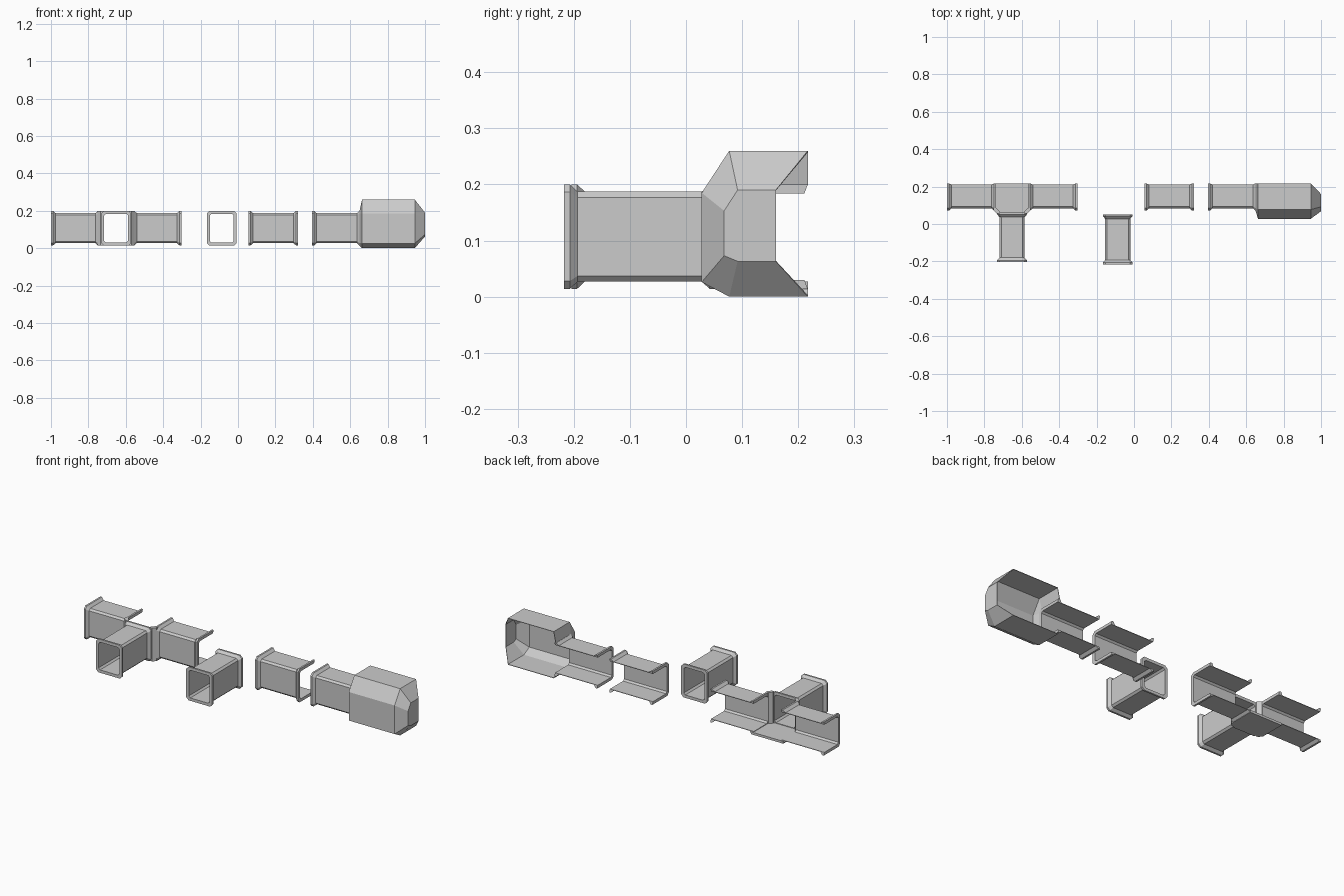
import bpy, bmesh

if "Cube" in bpy.data.objects:
    bpy.data.objects.remove(bpy.data.objects["Cube"])

ZC, HZ = 0.107, 0.08      # corridor centre height and half height
HX = 0.067                # half width of a full tube
LIP, CH, WALL = 0.013, 0.01, 0.003
BACK = 0.217              # plane where the cutaway pieces are open


def finish(name, bm):
    bmesh.ops.recalc_face_normals(bm, faces=bm.faces)
    me = bpy.data.meshes.new(name)
    bm.to_mesh(me)
    bm.free()
    ob = bpy.data.objects.new(name, me)
    bpy.context.collection.objects.link(ob)
    return ob


def full_profile(o):
    """Closed chamfered rectangle (across, z) grown by o."""
    w, h = HX + o, HZ + o
    c = max(CH + o * 0.3, 0.006)
    quad = [(w, h - c), (w - c, h)]
    pts = quad + [(-a, b) for a, b in reversed(quad)]
    return pts + [(-a, -b) for a, b in pts]


def half_profile(o):
    """Open C shape (y, z) grown by o, open at the back."""
    f, h = 0.084 - o, HZ + o
    c = max(CH + o * 0.3, 0.006)
    e = BACK if o > 0 else 0.211
    top = [(e, h), (f + c, h), (f, h - c)]
    return top + [(y, -z) for y, z in reversed(top)]


def stations(a, b):
    """Outer skin with a flared lip at each end, then the inner skin."""
    return [(a, LIP), (a + 0.01, LIP), (a + 0.024, 0),
            (b - 0.024, 0), (b - 0.01, LIP), (b, LIP), (b, -WALL), (a, -WALL)]


def corridor(name, a, b, centre_x=None):
    """Full tube along y when centre_x is given, otherwise cutaway along x."""
    bm = bmesh.new()
    full = centre_x is not None
    rings = []
    for t, o in stations(a, b):
        if full:
            ring = [bm.verts.new((centre_x + u, t, ZC + z)) for u, z in full_profile(o)]
        else:
            ring = [bm.verts.new((t, y, ZC + z)) for y, z in half_profile(o)]
        rings.append(ring)
    n = len(rings[0])
    for i, r in enumerate(rings):
        s = rings[(i + 1) % len(rings)]
        for j in range(n if full else n - 1):
            k = (j + 1) % n
            bm.faces.new((r[j], r[k], s[k], s[j]))
    if not full:
        for j in (0, -1):
            bm.faces.new([r[j] for r in rings])
    return finish(name, bm)


def prism(name, pts, z0, z1):
    bm = bmesh.new()
    lo = [bm.verts.new((x, y, z0)) for x, y in pts]
    hi = [bm.verts.new((x, y, z1)) for x, y in pts]
    bm.faces.new(lo)
    bm.faces.new(hi)
    for i in range(len(pts)):
        k = (i + 1) % len(pts)
        bm.faces.new((lo[i], lo[k], hi[k], hi[i]))
    return finish(name, bm)


# cutaway corridors
corridor("junction_left_corridor", -1.0, -0.738)
corridor("junction_right_corridor", -0.565, -0.302)
corridor("cutaway_corridor", 0.056, 0.321)
corridor("pod_corridor", 0.396, 0.659)

# full tubes
JX = -0.652
corridor("junction_front_tube", -0.204, 0.061, JX)
corridor("straight_tube", -0.217, 0.052, -0.087)

# roofless junction: floor and two corner pillars
side = [(0.099, BACK), (0.099, 0.083), (0.075, 0.06)]
floor = [(JX - x, y) for x, y in side] + [(JX + x, y) for x, y in reversed(side)]
prism("junction_floor", floor, 0.014, 0.027)
corner = [(0.099, 0.086), (0.099, 0.074), (0.082, 0.057),
          (0.067, 0.057), (0.067, 0.068), (0.084, 0.086)]
for s, label in ((-1, "left"), (1, "right")):
    prism(f"junction_pillar_{label}", [(JX + s * x, y) for x, y in corner], 0.014, 0.2)

# faceted end pod, open at the back
opening = [(y, ZC + z) for y, z in half_profile(LIP)]
body = [(BACK, 0.26), (0.077, 0.26), (0.028, 0.185),
        (0.028, 0.026), (0.077, 0.0), (BACK, 0.0)]
nose = [(0.16, 0.19), (0.092, 0.19), (0.068, 0.153),
        (0.068, 0.073), (0.092, 0.063), (0.16, 0.063)]
bm = bmesh.new()
rings = [[bm.verts.new((x, y, z)) for y, z in prof] for x, prof in
         ((0.65, opening), (0.663, body), (0.945, body), (1.0, nose))]
for r, s in zip(rings, rings[1:]):
    for j in range(5):
        bm.faces.new((r[j], r[j + 1], s[j + 1], s[j]))
bm.faces.new(rings[-1])
pod = finish("end_pod", bm)
# make the outside face outward, then thicken inward
front = min(pod.data.polygons, key=lambda p: p.center.y + abs(p.center.x - 0.8))
if front.normal.y > 0:
    pod.data.flip_normals()
mod = pod.modifiers.new("wall", 'SOLIDIFY')
mod.thickness = WALL
mod.offset = -1
